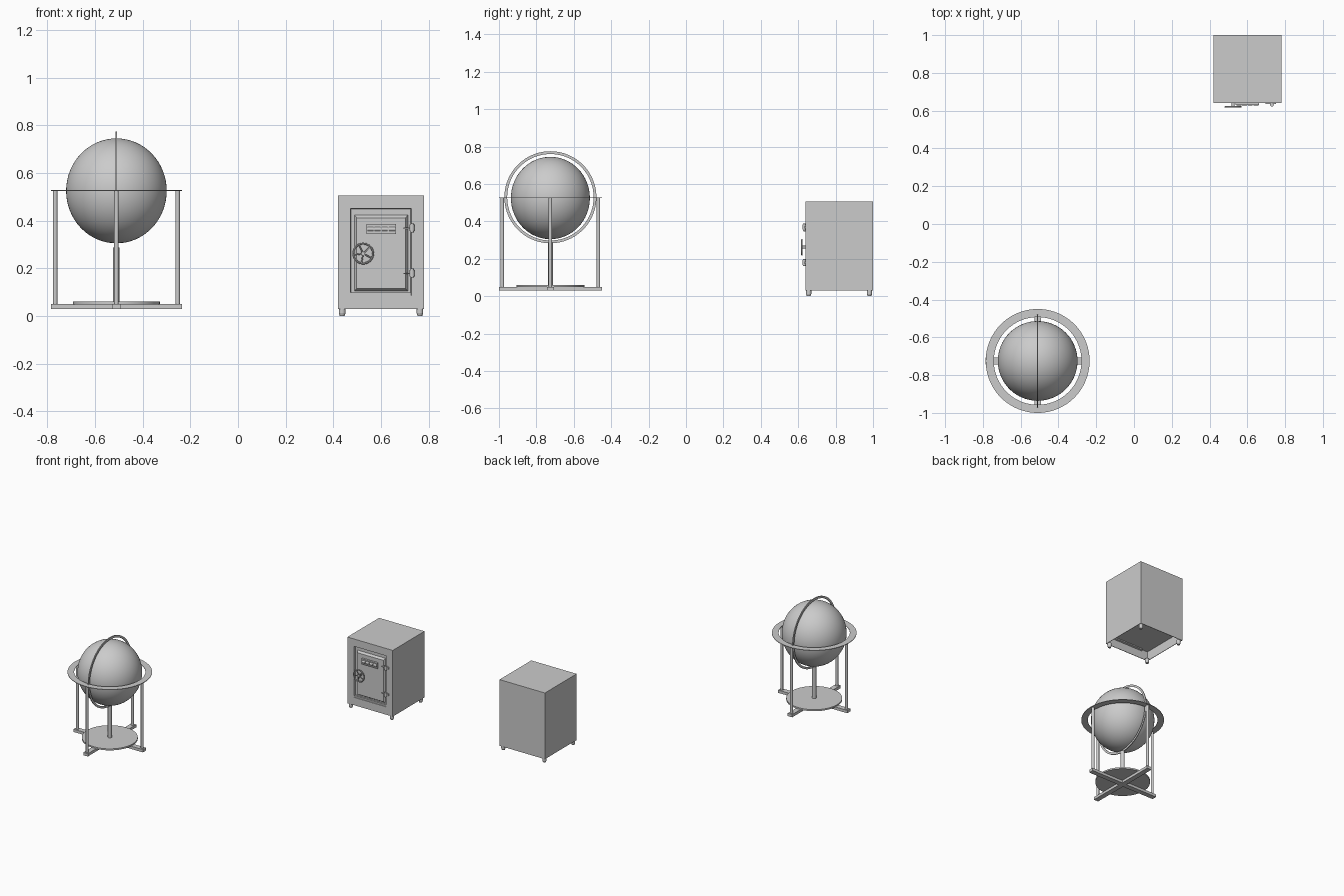
import bpy, bmesh, math
from mathutils import Matrix, Vector

if "Cube" in bpy.data.objects:
    bpy.data.objects.remove(bpy.data.objects["Cube"])

GX, GY, GZ = -0.51, -0.725, 0.527      # globe centre


def make(name, bm, smooth=False):
    bmesh.ops.recalc_face_normals(bm, faces=bm.faces[:])
    me = bpy.data.meshes.new(name)
    bm.to_mesh(me)
    bm.free()
    ob = bpy.data.objects.new(name, me)
    bpy.context.collection.objects.link(ob)
    if smooth:
        bpy.ops.object.select_all(action='DESELECT')
        ob.select_set(True)
        bpy.context.view_layer.objects.active = ob
        bpy.ops.object.shade_smooth_by_angle(angle=math.radians(40))
    return ob


def box(name, lo, hi):
    lo, hi = Vector(lo), Vector(hi)
    bm = bmesh.new()
    bmesh.ops.create_cube(bm, size=1, matrix=Matrix.Translation((lo + hi) / 2)
                          @ Matrix.Diagonal((*(hi - lo), 1)))
    return make(name, bm)


def rod(name, a, b, r, r2=None, seg=24):
    a, b = Vector(a), Vector(b)
    d = b - a
    m = Matrix.Translation((a + b) / 2) @ d.to_track_quat('Z', 'Y').to_matrix().to_4x4()
    bm = bmesh.new()
    bmesh.ops.create_cone(bm, cap_ends=True, segments=seg, radius1=r,
                          radius2=r if r2 is None else r2, depth=d.length, matrix=m)
    return make(name, bm, True)


def ring(name, profile, centre, axis='Z', seg=96):
    """Revolve a closed (radius, height) profile round the given axis."""
    rot = {'Z': Matrix(), 'X': Matrix.Rotation(math.pi / 2, 4, 'Y'),
           'Y': Matrix.Rotation(math.pi / 2, 4, 'X')}[axis]
    m = Matrix.Translation(centre) @ rot
    bm = bmesh.new()
    loops = []
    for i in range(seg):
        t = 2 * math.pi * i / seg
        loops.append([bm.verts.new(m @ Vector((r * math.cos(t), r * math.sin(t), h)))
                      for r, h in profile])
    n = len(profile)
    for i in range(seg):
        p, q = loops[i], loops[(i + 1) % seg]
        for j in range(n):
            k = (j + 1) % n
            bm.faces.new((p[j], q[j], q[k], p[k]))
    return make(name, bm, True)


def flat(r0, r1, h):
    return [(r0, -h), (r1, -h), (r1, h), (r0, h)]


# Globe ball
bm = bmesh.new()
bmesh.ops.create_uvsphere(bm, u_segments=64, v_segments=32, radius=1,
                          matrix=Matrix.Translation((GX, GY, GZ - 0.002))
                          @ Matrix.Diagonal((0.211, 0.211, 0.22, 1)))
make("globe_ball", bm, True)

# Horizon ring and upright meridian ring
ring("horizon_ring", flat(0.232, 0.275, 0.002), (GX, GY, GZ))
ring("meridian_ring", flat(0.231, 0.246, 0.003), (GX, GY, GZ + 0.002), 'X')

# Stand: crossed feet, disc shelf, centre column, four posts
box("base_bar_x", (GX - 0.275, GY - 0.018, 0.03), (GX + 0.275, GY + 0.018, 0.05))
box("base_bar_y", (GX - 0.018, GY - 0.275, 0.03), (GX + 0.018, GY + 0.275, 0.05))
rod("base_disc", (GX, GY, 0.049), (GX, GY, 0.06), 0.182, seg=64)
rod("centre_column", (GX, GY, 0.06), (GX, GY, 0.287), 0.0135)
for i, (dx, dy) in enumerate(((1, 0), (-1, 0), (0, 1), (0, -1))):
    x, y = GX + dx * 0.257, GY + dy * 0.257
    rod(f"stand_post_{i + 1}", (x, y, 0.05), (x, y, GZ), 0.0095)

# Safe body: nested rectangles from back to door panel
rects = [  # x0, x1, z0, z1, y
    (0.42, 0.78, 0.03, 0.505, 1.0),
    (0.42, 0.78, 0.03, 0.505, 0.64),
    (0.471, 0.727, 0.086, 0.452, 0.64),
    (0.475, 0.723, 0.090, 0.448, 0.656),
    (0.489, 0.712, 0.106, 0.424, 0.656),
    (0.498, 0.703, 0.115, 0.412, 0.643)]
bm = bmesh.new()
loops = [[bm.verts.new(c) for c in ((x0, y, z0), (x1, y, z0), (x1, y, z1), (x0, y, z1))]
         for x0, x1, z0, z1, y in rects]
for p, q in zip(loops, loops[1:]):
    for j in range(4):
        k = (j + 1) % 4
        bm.faces.new((p[j], p[k], q[k], q[j]))
bm.faces.new(loops[0])
bm.faces.new(loops[-1])
bmesh.ops.recalc_face_normals(bm, faces=bm.faces[:])
# Hollow underside
under = [f for f in bm.faces if all(abs(v.co.z - 0.03) < 1e-5 for v in f.verts)]
bmesh.ops.inset_region(bm, faces=under, thickness=0.005)
bmesh.ops.inset_region(bm, faces=under, thickness=0.0001, depth=-0.068)
make("safe_body", bm)

# Safe feet
for i, x in enumerate((0.437, 0.763)):
    for j, y in enumerate((0.656, 0.981)):
        rod(f"safe_foot_{i}{j}", (x, y, 0.012), (x, y, 0.032), 0.014)
        rod(f"safe_foot_tip_{i}{j}", (x, y, 0), (x, y, 0.012), 0.010, 0.014)

# Combination lock: plate, frame and four dials
box("lock_plate", (0.538, 0.634, 0.345), (0.663, 0.645, 0.385))
for z in (0.345, 0.379):
    box("lock_rail", (0.538, 0.629, z), (0.663, 0.636, z + 0.006))
for i in range(4):
    x = 0.543 + i * 0.030
    rod(f"lock_dial_{i + 1}", (x, 0.638, 0.365), (x + 0.025, 0.638, 0.365), 0.010)

# Hand wheel
WX, WZ = 0.525, 0.262
tube = [(0.0415 + 0.004 * math.cos(t * math.pi / 4), 0.004 * math.sin(t * math.pi / 4))
        for t in range(8)]
ring("wheel_rim", tube, (WX, 0.62, WZ), 'Y', 48)
rod("wheel_hub", (WX, 0.645, WZ), (WX, 0.616, WZ), 0.008)
for i in range(5):
    t = math.radians(54 + 72 * i - 10)
    rod(f"wheel_spoke_{i + 1}", (WX, 0.62, WZ),
        (WX + 0.041 * math.cos(t), 0.62, WZ + 0.041 * math.sin(t)), 0.003, seg=12)

# Hinges
for i, z in enumerate((0.37, 0.18)):
    rod(f"hinge_barrel_{i}", (0.73, 0.632, z - 0.014), (0.73, 0.632, z + 0.014), 0.010)
    rod(f"hinge_pin_{i}", (0.73, 0.632, z - 0.019), (0.73, 0.632, z + 0.019), 0.006)
    box(f"hinge_leaf_{i}", (0.695, 0.634, z - 0.004), (0.73, 0.645, z + 0.001))
    box(f"hinge_plate_{i}", (0.73, 0.634, z - 0.008), (0.752, 0.645, z + 0.006))
